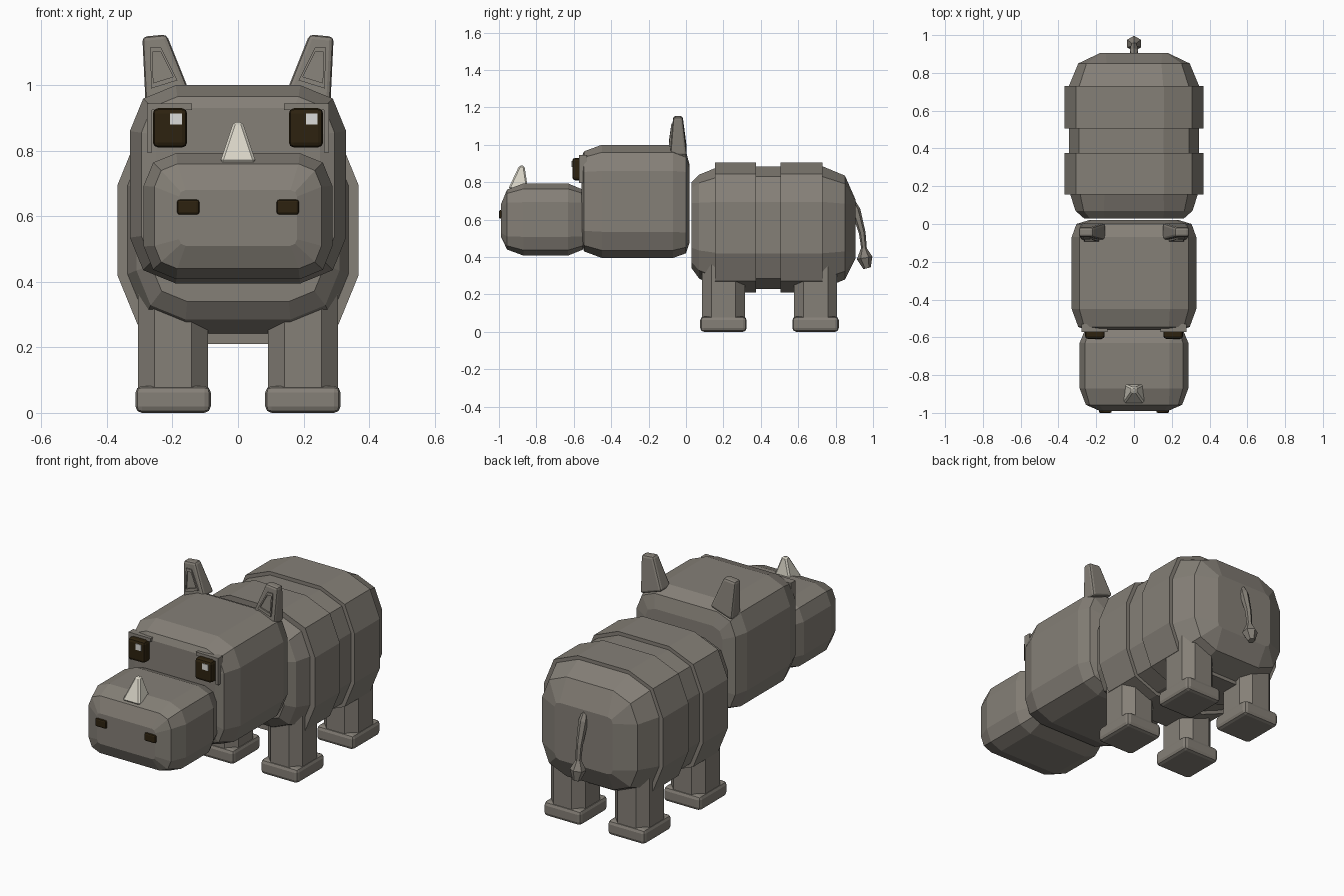
import bpy, bmesh
from mathutils import Vector

if "Cube" in bpy.data.objects:
    bpy.data.objects.remove(bpy.data.objects["Cube"], do_unlink=True)


def material(name, rgb):
    mat = bpy.data.materials.new(name)
    mat.use_nodes = True
    mat.diffuse_color = (*rgb, 1)
    mat.node_tree.nodes["Principled BSDF"].inputs["Base Color"].default_value = (*rgb, 1)
    return mat


HIDE = material("warm grey hide", (0.235, 0.215, 0.185))
DARK = material("dark brown", (0.026, 0.016, 0.005))
HORN = material("bone", (0.68, 0.65, 0.56))
WHITE = material("eye glint", (0.72, 0.72, 0.70))


def finish(name, bm, mat, bevel=0, segments=2):
    bmesh.ops.recalc_face_normals(bm, faces=bm.faces)
    mesh = bpy.data.meshes.new(name)
    bm.to_mesh(mesh)
    bm.free()
    mesh.materials.append(mat)
    obj = bpy.data.objects.new(name, mesh)
    bpy.context.collection.objects.link(obj)
    if bevel:
        mod = obj.modifiers.new("Bevel", "BEVEL")
        mod.width, mod.segments = bevel, segments
    return obj


def skin(name, rings, mat, bevel=0, segments=2):
    """Join equal-length rings of points and cap both ends."""
    bm = bmesh.new()
    loops = [[bm.verts.new(p) for p in ring] for ring in rings]
    n = len(loops[0])
    for a, b in zip(loops, loops[1:]):
        for i in range(n):
            j = (i + 1) % n
            bm.faces.new((a[i], a[j], b[j], b[i]))
    bm.faces.new(loops[0][::-1])
    bm.faces.new(loops[-1])
    return finish(name, bm, mat, bevel, segments)


def section(y, w, z0, z1, c):
    """Rectangle with two-step rounded corners, lying across y."""
    h, mid = (z1 - z0) / 2, (z0 + z1) / 2
    k = 0.29 * c
    pts = []
    for sx, sz in ((1, 1), (-1, 1), (-1, -1), (1, -1)):
        corner = [(w, h - c), (w - k, h - k), (w - c, h)]
        if sx != sz:
            corner.reverse()
        pts += [(sx * x, y, mid + sz * z) for x, z in corner]
    return pts


def block(name, x, y, z, mat, bevel=0, segments=2):
    rect = [(x[0], y[0]), (x[1], y[0]), (x[1], y[1]), (x[0], y[1])]
    return skin(name, [[(px, py, h) for px, py in rect] for h in z], mat, bevel, segments)


def column(name, x, y, z, c, mat):
    """Upright post with chamfered vertical edges."""
    (a, b), (d, e) = x, y
    ring = [(a + c, d), (b - c, d), (b, d + c), (b, e - c),
            (b - c, e), (a + c, e), (a, e - c), (a, d + c)]
    return skin(name, [[(px, py, h) for px, py in ring] for h in z], mat)


def tube(name, path, sides, mat):
    """Tapered limb along points given as (y, z, radius)."""
    limb = []
    for i, (y, z, r) in enumerate(path):
        a, b = path[max(i - 1, 0)], path[min(i + 1, len(path) - 1)]
        q = Vector((0, b[0] - a[0], b[1] - a[1])).to_track_quat("Z", "X")
        ring = []
        for k in range(sides):
            spoke = Vector((r, 0, 0))
            from_angle = 6.28319 * k / sides
            spoke.rotate(Vector((0, 0, 1)).to_track_quat("Z", "Y"))
            spoke = Vector((spoke.x, 0, 0)) if k == 0 else spoke
            spoke.xy = Vector((r, 0)) @ rotation(from_angle)
            ring.append(Vector((0, y, z)) + q @ spoke)
        limb.append(ring)
    return skin(name, limb, mat)


def rotation(angle):
    from mathutils import Matrix
    return Matrix.Rotation(angle, 2)


# Torso, head and muzzle
skin("torso", [section(0.03, 0.265, 0.34, 0.80, 0.11),
               section(0.07, 0.31, 0.285, 0.84, 0.15),
               section(0.18, 0.345, 0.23, 0.885, 0.19),
               section(0.73, 0.345, 0.23, 0.885, 0.19),
               section(0.85, 0.295, 0.28, 0.835, 0.15),
               section(0.905, 0.18, 0.39, 0.71, 0.03)], HIDE)
for label, y0, y1 in (("front", 0.155, 0.375), ("rear", 0.505, 0.73)):
    skin(label + "_armour_band", [section(y, 0.368, 0.21, 0.905, 0.21) for y in (y0, y1)], HIDE)
skin("head", [section(-0.56, 0.25, 0.48, 0.93, 0.08),
              section(-0.545, 0.295, 0.43, 0.965, 0.11),
              section(-0.45, 0.33, 0.395, 1.0, 0.14),
              section(-0.07, 0.33, 0.395, 1.0, 0.14),
              section(0.0, 0.305, 0.42, 0.965, 0.11),
              section(0.02, 0.24, 0.48, 0.89, 0.06)], HIDE)
skin("muzzle", [section(-0.99, 0.18, 0.51, 0.68, 0.02),
                section(-0.957, 0.255, 0.44, 0.76, 0.07),
                section(-0.87, 0.288, 0.408, 0.793, 0.1),
                section(-0.63, 0.288, 0.408, 0.793, 0.1),
                section(-0.55, 0.255, 0.44, 0.76, 0.07)], HIDE)

# Horn
skin("horn", [[(-w, y0, z), (w, y0, z), (w, y1, z), (-w, y1, z)]
              for w, y0, y1, z in ((0.055, -0.95, -0.845, 0.765),
                                   (0.014, -0.892, -0.864, 0.888))], HORN, 0.008, 1)

for side, s in (("left", 1), ("right", -1)):
    def span(a, b):
        return sorted((s * a, s * b))

    # Legs and feet
    for label, y in (("front", 0.2), ("hind", 0.693)):
        name = f"{label}_{side}"
        column(name + "_leg", span(0.092, 0.305), (y - 0.115, y + 0.115), (0.03, 0.37), 0.05, HIDE)
        block(name + "_foot", span(0.083, 0.313), (y - 0.124, y + 0.124), (0, 0.082), HIDE, 0.02)

    # Ear with raised inner rim and sunken middle
    skin(side + "_ear", [[(s * x0, y0, z0), (s * x1, y0, z1), (s * x1, y1, z1), (s * x0, y1, z0)]
                         for x0, z0, x1, z1, y0, y1 in
                         ((0.15, 0.985, 0.282, 0.94, -0.085, 0.005),
                          (0.218, 1.155, 0.292, 1.148, -0.068, -0.018))], HIDE, 0.013)
    rim = [Vector((s * x, y, z)) for x, y, z in ((0.185, -0.092, 1.015), (0.265, -0.092, 0.99),
                                                 (0.268, -0.078, 1.115), (0.235, -0.078, 1.115))]
    centre = sum(rim, Vector()) / 4
    front = [p.copy() for p in rim]
    inner = [centre.lerp(p, 0.75) for p in rim]
    back = Vector((0, 0.022, 0))
    skin(side + "_inner_ear", [[p + back for p in rim], front, inner,
                               [p + back * 0.35 for p in inner]], HIDE)

    # Eye, brow fold and nostril
    block(side + "_eye", span(0.155, 0.26), (-0.608, -0.54), (0.81, 0.93), DARK, 0.016)
    block(side + "_brow_top", span(0.14, 0.278), (-0.572, -0.53), (0.925, 0.945), HIDE)
    block(side + "_brow_side", span(0.262, 0.278), (-0.572, -0.53), (0.795, 0.945), HIDE)
    glint = s * 0.207 + 0.018
    block(side + "_eye_glint", (glint - 0.018, glint + 0.018), (-0.612, -0.604), (0.88, 0.914), WHITE)
    block(side + "_nostril", span(0.118, 0.186), (-1.0, -0.96), (0.605, 0.651), DARK, 0.008)

# Tail and tuft
tube("tail", [(0.885, 0.71, 0.012), (0.908, 0.65, 0.025), (0.942, 0.53, 0.018),
              (0.955, 0.42, 0.014)], 6, HIDE)
tube("tail_tuft", [(0.95, 0.45, 0.014), (0.955, 0.395, 0.042), (0.968, 0.34, 0.02)], 6, HIDE)
